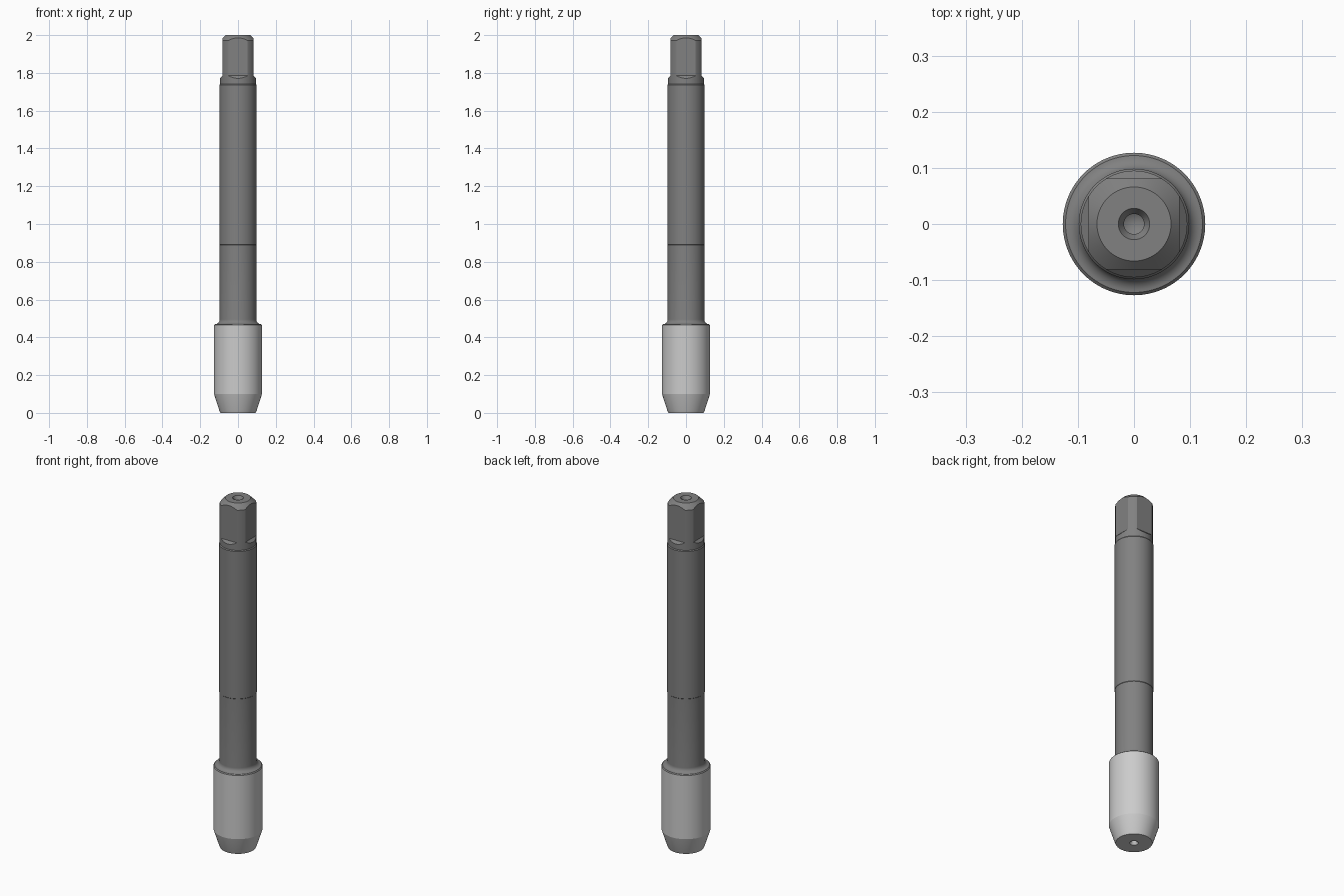
import bpy, bmesh
from math import sin, cos, pi, radians

if "Cube" in bpy.data.objects:
    bpy.data.objects.remove(bpy.data.objects["Cube"])

SEG = 96


def link(bm, name):
    bmesh.ops.recalc_face_normals(bm, faces=bm.faces)
    mesh = bpy.data.meshes.new(name)
    bm.to_mesh(mesh)
    bm.free()
    ob = bpy.data.objects.new(name, mesh)
    bpy.context.collection.objects.link(ob)
    return ob


def lathe(name, profile, steps, scale=1.0, phase=0.0):
    """Revolve (radius, z) points about z; zero-radius ends become poles."""
    bm = bmesh.new()
    rings = []
    for r, z in profile:
        n = 1 if r == 0 else steps
        rings.append([bm.verts.new((r * scale * cos(2 * pi * i / steps + phase),
                                    r * scale * sin(2 * pi * i / steps + phase), z))
                      for i in range(n)])
    for a, b in zip(rings, rings[1:]):
        for i in range(steps):
            j = (i + 1) % steps
            quad = [a[i % len(a)], a[j % len(a)], b[j % len(b)], b[i % len(b)]]
            bm.faces.new(list(dict.fromkeys(quad)))
    return link(bm, name)


def material(name, grey):
    m = bpy.data.materials.new(name)
    m.diffuse_color = (grey, grey, grey, 1)
    m.use_nodes = True
    m.node_tree.nodes["Principled BSDF"].inputs["Base Color"].default_value = m.diffuse_color
    return m


# Body profile: lower centre hole, tapered head, fillet, neck, shank, drive end
fillet = [(0.122 - 0.025 * sin(t), 0.495 - 0.025 * cos(t))
          for t in (pi / 2 * i / 8 for i in range(9))]
profile = ([(0, 0.06), (0.013, 0.045), (0.013, 0.015), (0.022, 0), (0.093, 0),
            (0.098, 0.01), (0.127, 0.1), (0.127, 0.465)]
           + fillet +
           [(0.097, 0.89), (0.0985, 0.892), (0.0985, 1.737), (0.095, 1.742),
            (0.095, 1.972), (0.066, 2.0), (0.028, 2.0), (0.018, 1.983),
            (0.018, 1.945), (0, 1.935)])
tap = lathe("threading_tool_body", profile, SEG)
tap.data.materials.append(material("dark_shank", 0.22))
tap.data.materials.append(material("light_head", 0.55))
for p in tap.data.polygons:
    if p.center.z < 0.465:
        p.material_index = 1

# Square drive: keep only what lies inside a square sleeve with sloped shoulders
sleeve = [(0, -0.2), (0.3, -0.2), (0.3, 1.566), (0.081, 1.785),
          (0.081, 2.2), (0, 2.2)]
cutter = lathe("square_drive_cutter", sleeve, 4, 2 ** 0.5, pi / 4)
cutter.hide_render = True

mod = tap.modifiers.new("square_drive", 'BOOLEAN')
mod.operation = 'INTERSECT'
mod.solver = 'EXACT'
mod.object = cutter
bpy.context.view_layer.objects.active = tap
tap.select_set(True)
cutter.select_set(False)
bpy.ops.object.modifier_apply(modifier=mod.name)
bpy.data.objects.remove(cutter)

# Smooth round walls, crisp edges
bpy.ops.object.shade_smooth_by_angle(angle=radians(14))
